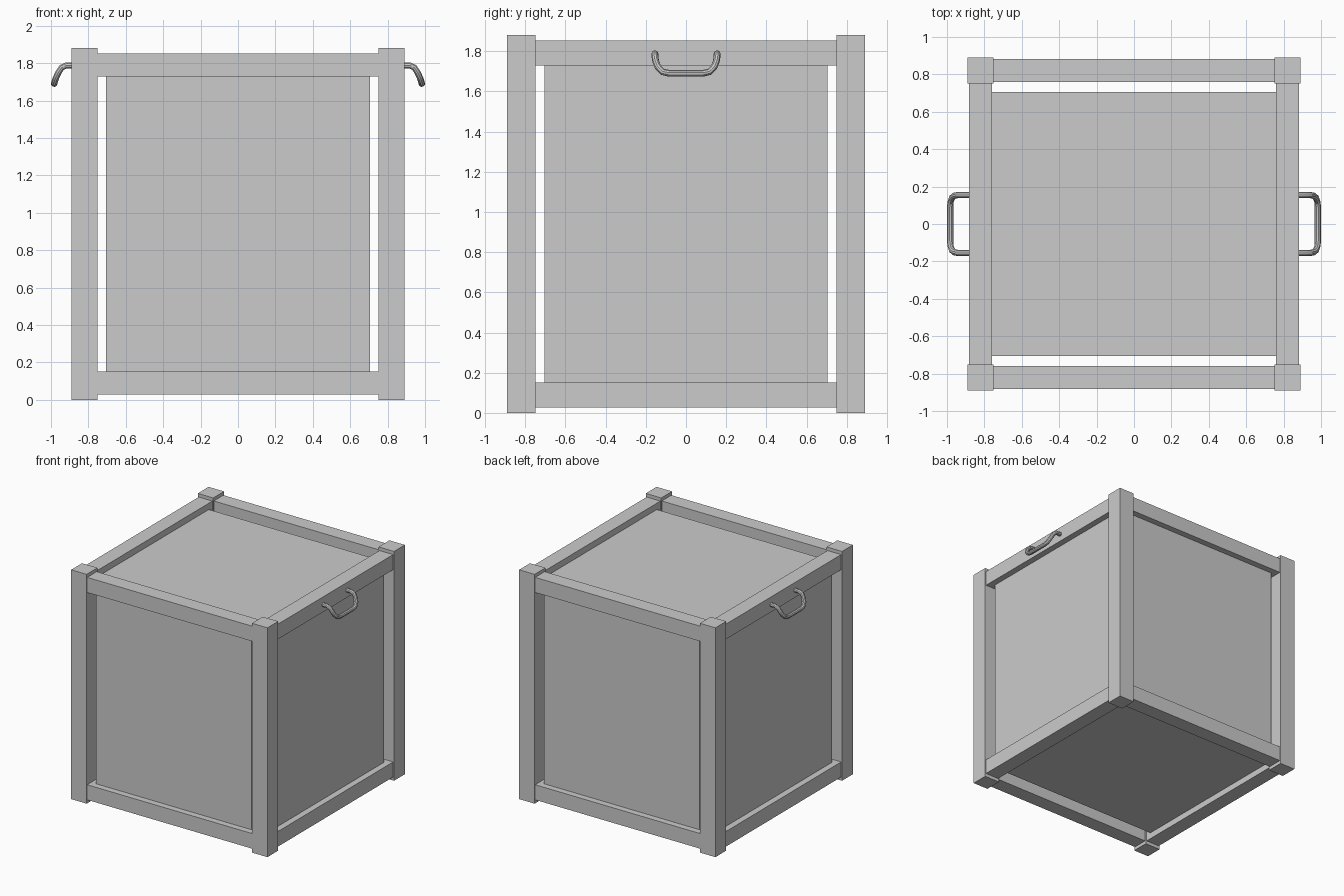
import bpy

if "Cube" in bpy.data.objects:
    bpy.data.objects.remove(bpy.data.objects["Cube"])

GREY = (0.6, 0.6, 0.6, 1)
grey = bpy.data.materials.new("plain_grey")
grey.use_nodes = True
grey.diffuse_color = GREY
grey.node_tree.nodes["Principled BSDF"].inputs["Base Color"].default_value = GREY

HEIGHT = 1.88
MID = HEIGHT / 2
AXIS = 0.82            # centre line of posts and rails
POST = 0.14
RAIL = 0.124
RAIL_RISE = 0.85       # rail height above and below the middle
PANEL = 0.705          # half width of a panel's free edges
THICK = 0.02


def box(name, centre, size):
    bpy.ops.mesh.primitive_cube_add(size=1, location=centre)
    ob = bpy.context.object
    ob.name = name
    ob.scale = size
    bpy.ops.object.transform_apply(location=False, rotation=False, scale=True)
    ob.data.materials.append(grey)
    return ob


# Corner posts
for sx, side in ((-1, "right"), (1, "left")):
    for sy, end in ((-1, "front"), (1, "back")):
        box(f"{end}_{side}_post", (sx * AXIS, sy * AXIS, MID), (POST, POST, HEIGHT))

# Rails between the posts, top and bottom
span = 2 * AXIS - POST
for sz, level in ((-1, "bottom"), (1, "top")):
    z = MID + sz * RAIL_RISE
    for s, end, side in ((-1, "front", "right"), (1, "back", "left")):
        box(f"{level}_{end}_rail", (0, s * AXIS, z), (span, RAIL, RAIL))
        box(f"{level}_{side}_rail", (s * AXIS, 0, z), (RAIL, span, RAIL))
    # Lid and floor run into the side rails
    box(f"{level}_panel", (0, 0, z), (2 * AXIS, 2 * PANEL, THICK))

# Wall panels run into the top and bottom rails
for s, end, side in ((-1, "front", "right"), (1, "back", "left")):
    box(f"{end}_panel", (0, s * AXIS, MID), (2 * PANEL, THICK, 2 * RAIL_RISE))
    box(f"{side}_panel", (s * AXIS, 0, MID), (THICK, 2 * PANEL, 2 * RAIL_RISE))

# Bent rod handles: half a path, mirrored front to back
half = [(0.87, 0.155, 1.787), (0.92, 0.155, 1.787), (0.942, 0.155, 1.777),
        (0.96, 0.151, 1.75), (0.973, 0.14, 1.722), (0.981, 0.116, 1.697),
        (0.983, 0.085, 1.69)]
path = half + [(x, -y, z) for x, y, z in reversed(half)]
for s, side in ((-1, "right"), (1, "left")):
    curve = bpy.data.curves.new(f"{side}_handle", "CURVE")
    curve.dimensions = "3D"
    curve.bevel_depth = 0.017
    curve.bevel_resolution = 3
    curve.use_fill_caps = True
    spline = curve.splines.new("POLY")
    spline.points.add(len(path) - 1)
    for point, (x, y, z) in zip(spline.points, path):
        point.co = (s * x, y, z, 1)
    curve.materials.append(grey)
    ob = bpy.data.objects.new(f"{side}_handle", curve)
    bpy.context.collection.objects.link(ob)
    bpy.ops.object.select_all(action="DESELECT")
    ob.select_set(True)
    bpy.context.view_layer.objects.active = ob
    bpy.ops.object.convert(target="MESH")
    bpy.ops.object.shade_smooth_by_angle()
